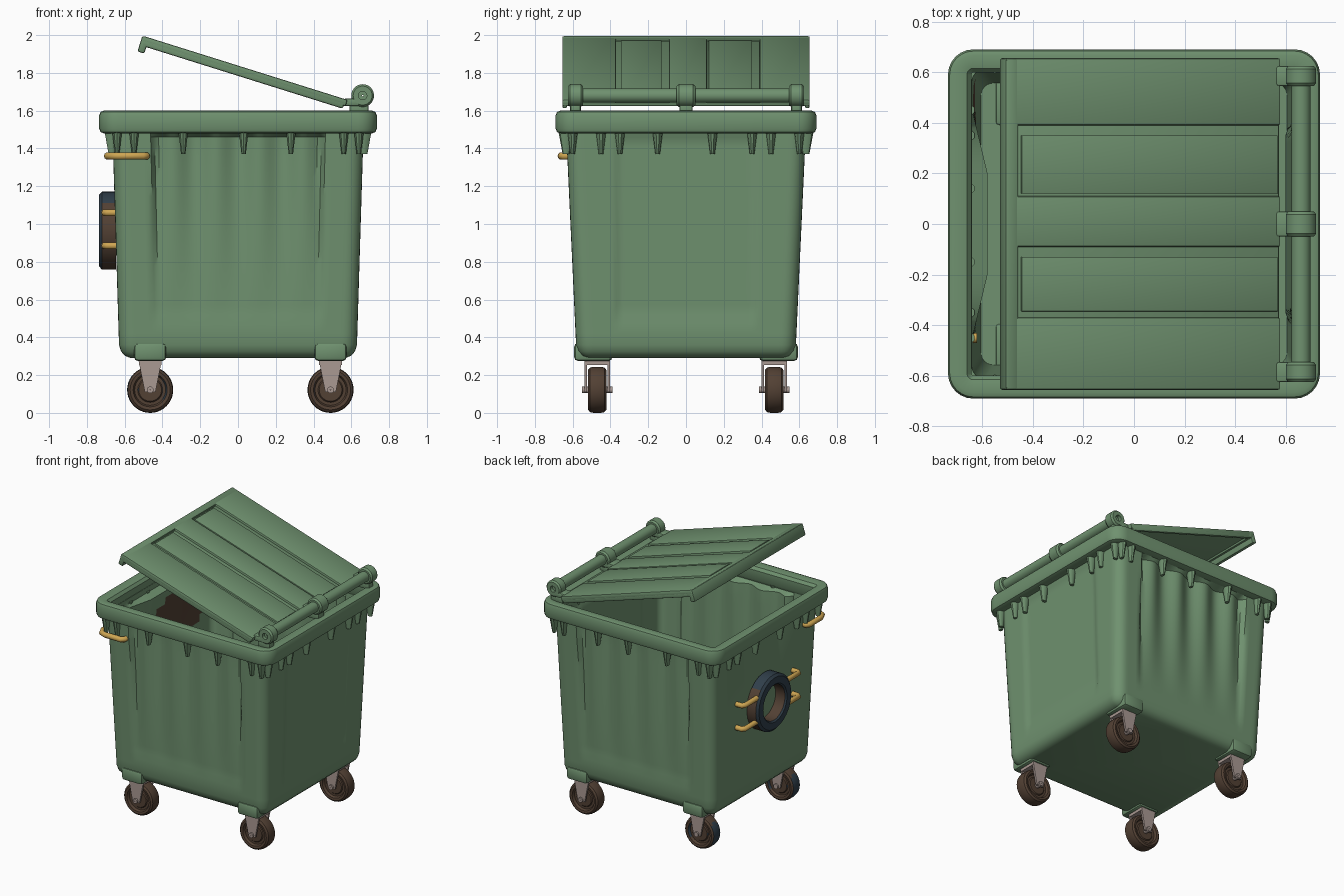
import bpy, bmesh, math
from mathutils import Matrix, Vector

if "Cube" in bpy.data.objects:
    bpy.data.objects.remove(bpy.data.objects["Cube"])


def material(name, col):
    m = bpy.data.materials.new(name)
    m.diffuse_color = (*col, 1)
    m.use_nodes = True
    m.node_tree.nodes["Principled BSDF"].inputs["Base Color"].default_value = m.diffuse_color
    return m


GREEN = material("bin_green", (0.160, 0.285, 0.160))
BROWN = material("rubber_brown", (0.085, 0.052, 0.034))
BLUE = material("slate_blue", (0.030, 0.050, 0.070))
YELLOW = material("handle_yellow", (0.62, 0.38, 0.085))
STEEL = material("fork_steel", (0.40, 0.32, 0.29))


def finish(name, bm, mats, rule=None, angle=35):
    bmesh.ops.recalc_face_normals(bm, faces=bm.faces)
    bm.normal_update()
    for f in bm.faces:
        if rule:
            f.material_index = rule(f)
    me = bpy.data.meshes.new(name)
    bm.to_mesh(me)
    bm.free()
    for m in mats:
        me.materials.append(m)
    ob = bpy.data.objects.new(name, me)
    bpy.context.collection.objects.link(ob)
    bpy.ops.object.select_all(action='DESELECT')
    ob.select_set(True)
    bpy.context.view_layer.objects.active = ob
    bpy.ops.object.shade_smooth_by_angle(angle=math.radians(angle))
    return ob


def loft(bm, rings, closed=False, caps=False):
    vs = [[bm.verts.new(p) for p in r] for r in rings]
    n = len(vs[0])
    pairs = list(zip(vs, vs[1:])) + ([(vs[-1], vs[0])] if closed else [])
    for a, b in pairs:
        for i in range(n):
            j = (i + 1) % n
            bm.faces.new((a[i], a[j], b[j], b[i]))
    if caps:
        bm.faces.new(vs[0])
        bm.faces.new(vs[-1])


def boxes(name, items, mat, matrix=Matrix(), bevel=0.01):
    bm = bmesh.new()
    for x0, x1, y0, y1, z0, z1 in items:
        t = Matrix.Translation(((x0 + x1) / 2, (y0 + y1) / 2, (z0 + z1) / 2))
        bmesh.ops.create_cube(bm, size=1, matrix=t @ Matrix.Diagonal((x1 - x0, y1 - y0, z1 - z0, 1)))
    if bevel:
        bmesh.ops.bevel(bm, geom=bm.edges[:], offset=bevel, segments=2, profile=0.5, affect='EDGES')
    bmesh.ops.transform(bm, matrix=matrix, verts=bm.verts)
    return finish(name, bm, [mat])


def lathe(name, profile, centre, mats, axis='Y', rule=None, seg=40):
    """Closed (radius, height) profile turned round the y or x axis."""
    bm = bmesh.new()
    rings = []
    for r, h in profile:
        ring = []
        for i in range(seg):
            a = 2 * math.pi * i / seg
            u, w = r * math.cos(a), r * math.sin(a)
            ring.append(Vector((u, h, w) if axis == 'Y' else (h, u, w)) + Vector(centre))
        rings.append(ring)
    loft(bm, rings, closed=True)
    return finish(name, bm, mats, rule)


def tube(name, pts, radius, mat):
    cu = bpy.data.curves.new(name, 'CURVE')
    cu.dimensions = '3D'
    cu.bevel_depth, cu.bevel_resolution, cu.use_fill_caps = radius, 3, True
    sp = cu.splines.new('POLY')
    sp.points.add(len(pts) - 1)
    for p, c in zip(sp.points, pts):
        p.co = (*c, 1)
    cu.materials.append(mat)
    ob = bpy.data.objects.new(name, cu)
    bpy.context.collection.objects.link(ob)
    bpy.ops.object.select_all(action='DESELECT')
    ob.select_set(True)
    bpy.context.view_layer.objects.active = ob
    bpy.ops.object.convert(target='MESH')
    bpy.ops.object.shade_smooth_by_angle(angle=math.radians(50))


def rrect(hx, hy, r, n=1, arc=6):
    arcs = []
    for k, (sx, sy) in enumerate([(1, 1), (-1, 1), (-1, -1), (1, -1)]):
        arcs.append([(sx * (hx - r) + r * math.cos((k + i / arc) * math.pi / 2),
                      sy * (hy - r) + r * math.sin((k + i / arc) * math.pi / 2)) for i in range(arc + 1)])
    pts = []
    for k in range(4):
        a, b = arcs[k][-1], arcs[(k + 1) % 4][0]
        pts += arcs[k] + [(a[0] + (b[0] - a[0]) * i / n, a[1] + (b[1] - a[1]) * i / n) for i in range(1, n)]
    return pts


def clamp(v):
    return max(0.0, min(1.0, v))


def half(z):
    t = (z - 0.36) / 1.14
    return 0.63 + 0.035 * t, 0.582 + 0.053 * t


# Tapered tub: fluted front and back, scooped left wall, shallow panel on the right
def tub_ring(z, off):
    hx, hy = half(z)
    out = []
    for x, y in rrect(hx + off, hy + off, 0.075 + off, 56):
        if z < 1.475:
            t, panel = clamp((z - 0.5) / 0.9), clamp((z - 0.47) / 0.05)
            if abs(y) > hy + off - 0.001:
                d = 0.008 * panel + t * (0.028 + 0.02 * math.cos(2 * math.pi * x / 0.23))
                y -= math.copysign(d * clamp((0.46 - abs(x)) / 0.03), y)
            elif x < -(hx + off - 0.001):
                x += 0.06 * clamp((z - 1.0) / 0.45) * clamp((0.45 - abs(y)) / 0.25)
            elif x > hx + off - 0.001:
                x -= 0.012 * panel * clamp((0.38 - abs(y)) / 0.03)
        out.append((x, y, z))
    return out


zs = [0.36, 0.42, 0.47, 0.52] + [0.52 + 0.94 * i / 18 for i in range(1, 19)] + [1.48, 1.52]
bm = bmesh.new()
loft(bm, [tub_ring(0.29, -0.06), tub_ring(0.302, -0.03), tub_ring(0.325, -0.01)]
     + [tub_ring(z, 0) for z in zs] + [tub_ring(z, -0.025) for z in reversed(zs)], caps=True)


def stain(f):  # brown patch inside the left wall
    c = f.calc_center_median()
    return int(f.normal.x > 0.5 and c.x < -0.4 and ((c.y - 0.2) / 0.37) ** 2 + ((c.z - 1.22) / 0.2) ** 2 < 1)


finish("tub", bm, [GREEN, BROWN], stain)

# Rim
bm = bmesh.new()
rim = [(-0.025, 1.6), (-0.007, 1.593), (0, 1.575), (0, 1.505), (-0.007, 1.487), (-0.025, 1.48),
       (-0.08, 1.48), (-0.092, 1.5), (-0.092, 1.57), (-0.075, 1.59)]
loft(bm, [[(x, y, z) for x, y in rrect(0.735 + o, 0.69 + o, 0.1 + o)] for o, z in rim], closed=True)
finish("rim", bm, [GREEN])

# Small tapered ribs hanging under the rim
bm = bmesh.new()


def rib(x, y, sx, sy):
    m = Matrix.Translation((x, y, 1.43)) @ Matrix.Diagonal((sx, sy, 1, 1))
    bmesh.ops.create_cone(bm, cap_ends=True, segments=10, radius1=0.012, radius2=0.027, depth=0.12, matrix=m)


for s in (-1, 1):
    for x in (-0.64, -0.55, -0.29, 0.03, 0.28, 0.56, 0.64):
        rib(x, s * 0.635, 1, 1.5)
    for y in (-0.6, -0.45, -0.35, -0.15, 0.14, 0.35, 0.45, 0.6):
        rib(s * 0.668, y, 1.5, 1)
finish("rim_ribs", bm, [GREEN])

# Raised lid, built flat in its own frame (s along, y across, n up)
A, c, sn = (0.57, 0, 1.66), 0.954, 0.299
LID = Matrix(((-c, 0, sn, A[0]), (0, 1, 0, 0), (sn, 0, c, A[2]), (0, 0, 0, 1)))
boxes("lid", [(-0.01, 1.125, -0.655, 0.655, -0.036, -0.016),
              (-0.01, 1.12, 0.39, 0.655, -0.034, 0), (-0.01, 1.12, -0.655, -0.37, -0.034, 0),
              (-0.01, 1.12, -0.09, 0.11, -0.034, 0), (1.075, 1.125, -0.655, 0.655, -0.034, 0)],
      GREEN, LID, 0.008)
boxes("lid_panels", [(0, 1.06, 0.12, 0.35, -0.034, -0.004), (0, 1.06, -0.345, -0.13, -0.034, -0.004)],
      GREEN, LID, 0.002)
boxes("lid_lips", [(0, 1.12, 0.63, 0.655, -0.052, -0.01), (0, 1.12, -0.655, -0.63, -0.052, -0.01),
                   (1.09, 1.128, -0.655, 0.655, -0.088, -0.002), (1.07, 1.11, -0.655, 0.655, -0.05, -0.01)],
      GREEN, LID, 0.009)

# Hinge bar, collars, arms and feet
HX, HZ = 0.66, 1.68
lathe("hinge_bar", [(0.004, -0.6), (0.038, -0.6), (0.038, 0.6), (0.004, 0.6)], (HX, 0, HZ), [GREEN])
for label, y, w in (("front", -0.585, 0.04), ("middle", 0, 0.05), ("back", 0.585, 0.04)):
    lathe(label + "_collar", [(0.022, -w), (0.05, -w), (0.06, -w + 0.012), (0.06, w - 0.012), (0.05, w), (0.022, w)],
          (HX, y, HZ), [GREEN])
    boxes(label + "_hinge_arm", [(0.56, 0.645, y - w, y + w, 1.625, 1.665)], GREEN)
    boxes(label + "_hinge_foot", [(0.59, 0.69, y - w * 0.7, y + w * 0.7, 1.58, 1.64)], GREEN)

# Castors
tread = [(0.002, -0.035), (0.06, -0.035), (0.066, -0.028), (0.082, -0.028), (0.09, -0.045), (0.106, -0.048),
         (0.118, -0.038), (0.122, -0.02)]
tread += [(r, -h) for r, h in reversed(tread)]
for xl, x in (("left", -0.465), ("right", 0.49)):
    for yl, y in (("front", -0.47), ("back", 0.467)):
        n = yl + "_" + xl
        lathe(n + "_wheel", tread, (x, y, 0.122), [BROWN, BLUE],
              rule=lambda f, x=x: int(x < 0 and f.normal.x < -0.75))
        bm = bmesh.new()
        for s in (-1, 1):  # tapered fork cheeks
            prof = [(-0.028, 0.11), (0.028, 0.11), (0.062, 0.28), (-0.062, 0.28)]
            loft(bm, [[(x + u, y + s * d, z) for u, z in prof] for d in (0.054, 0.068)], caps=True)
        t = Matrix.Translation((x, y, 0.267)) @ Matrix.Diagonal((0.12, 0.13, 0.026, 1))
        bmesh.ops.create_cube(bm, size=1, matrix=t)
        finish(n + "_fork", bm, [STEEL])
        lathe(n + "_axle", [(0.002, -0.08), (0.018, -0.08), (0.018, 0.08), (0.002, 0.08)], (x, y, 0.122), [STEEL], seg=12)
        ys = math.copysign(1, y)
        lo, hi = sorted((y - ys * 0.08, ys * 0.592))
        boxes(n + "_castor_housing", [(x - 0.085, x + 0.085, lo, hi, 0.275, 0.37)], GREEN, bevel=0.02)

# Round port on the left wall with four small grips
ring = [(0.13, -0.645), (0.13, -0.725), (0.14, -0.735), (0.19, -0.735), (0.207, -0.72), (0.207, -0.645)]
lathe("side_ring", ring, (0, 0, 0.965), [BROWN, BLUE], 'X',
      lambda f: int(f.normal.x < -0.4 or (f.normal.z > 0.4 and f.calc_center_median().z > 1.1)))
for s in (-1, 1):
    for z in (1.06, 0.885):
        tube("ring_grip", [(-0.64, s * 0.33, z), (-0.69, s * 0.33, z), (-0.705, s * 0.315, z), (-0.705, s * 0.16, z)],
             0.019, YELLOW)

# Handle wrapping the front left corner
tube("corner_handle", [(-0.485, -0.6, 1.36), (-0.485, -0.645, 1.36), (-0.505, -0.66, 1.36), (-0.63, -0.66, 1.36),
                       (-0.67, -0.645, 1.36), (-0.69, -0.6, 1.36), (-0.69, -0.47, 1.36), (-0.675, -0.45, 1.36),
                       (-0.62, -0.45, 1.36)], 0.02, YELLOW)
